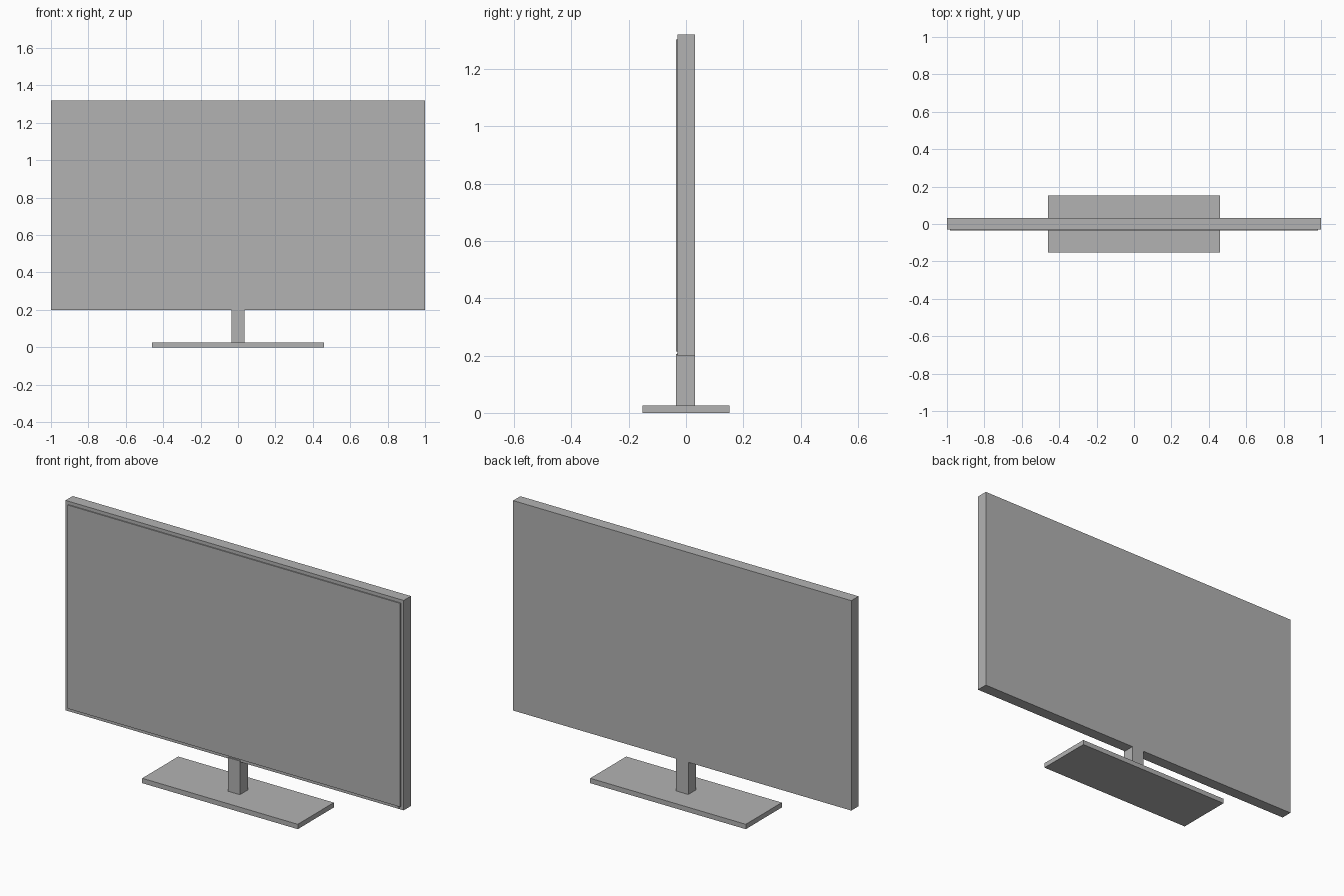
import bpy

if "Cube" in bpy.data.objects:
    bpy.data.objects.remove(bpy.data.objects["Cube"])

grey = bpy.data.materials.new("plain grey")
grey.diffuse_color = (0.448, 0.448, 0.448, 1)
grey.use_nodes = True
grey.node_tree.nodes["Principled BSDF"].inputs["Base Color"].default_value = grey.diffuse_color


def box(name, x, y, z):
    """Box spanning the (min, max) range on each axis."""
    spans = (x, y, z)
    bpy.ops.mesh.primitive_cube_add(size=1, location=[sum(s) / 2 for s in spans])
    ob = bpy.context.object
    ob.name = name
    ob.scale = [s[1] - s[0] for s in spans]
    bpy.ops.object.transform_apply(location=False, rotation=False, scale=True)
    ob.data.materials.append(grey)
    return ob


# Stand: flat foot and square post whose front lip overlaps the housing edge
box("stand_base", (-0.46, 0.46), (-0.152, 0.152), (0, 0.026))
box("stand_post", (-0.036, 0.036), (-0.035, 0.032), (0.02, 0.206))

# Housing and the thin raised screen panel
box("housing", (-1, 1), (-0.029, 0.032), (0.198, 1.32))
box("screen", (-0.984, 0.984), (-0.035, -0.028), (0.214, 1.302))

# Tiny power indicator on the lower right bezel
box("power_indicator", (0.965, 0.975), (-0.032, -0.028), (0.203, 0.208))
